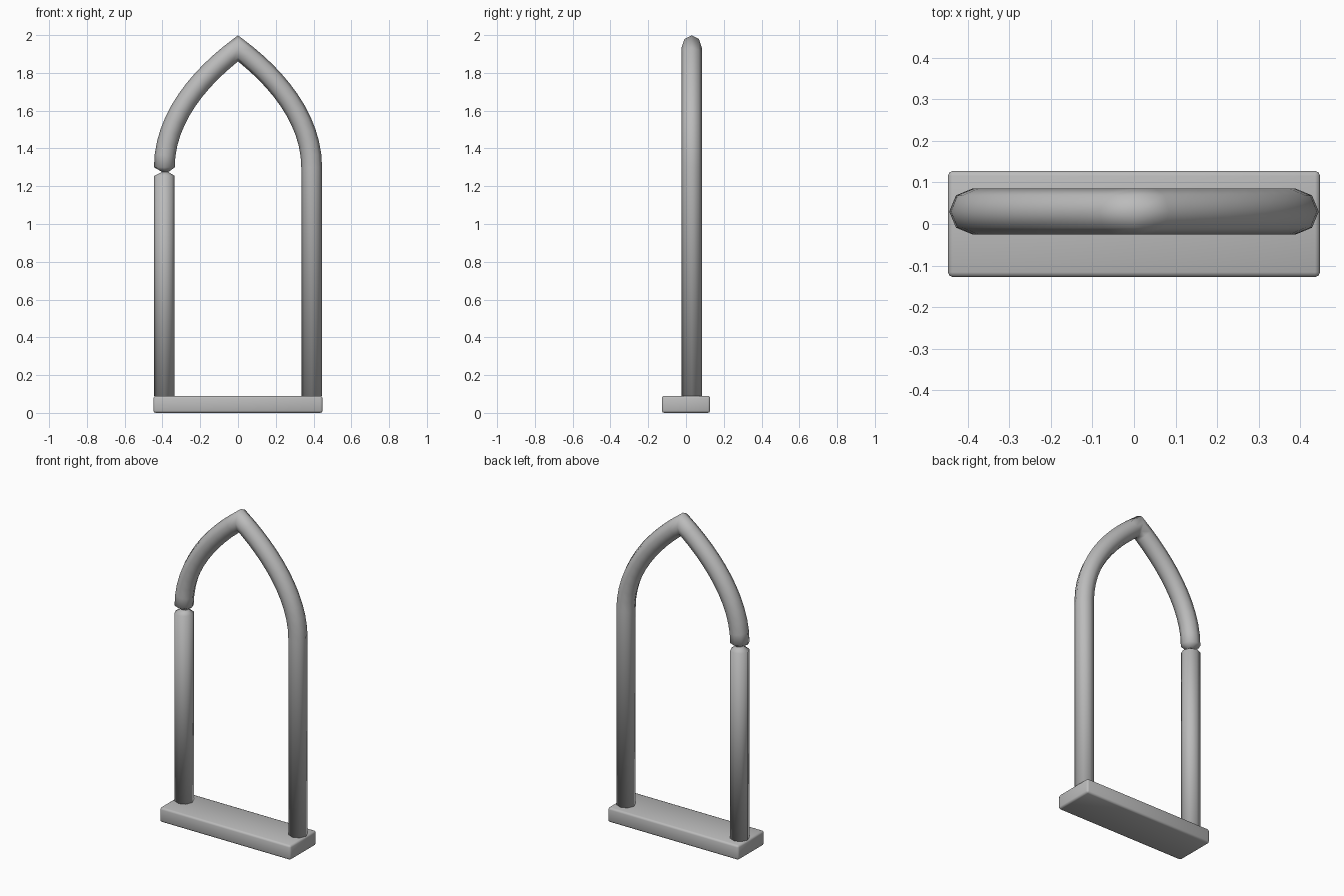
import bpy, bmesh, math
from mathutils import Vector

cube = bpy.data.objects.get("Cube")
if cube:
    bpy.data.objects.remove(cube, do_unlink=True)

stone = bpy.data.materials.new("grey_stone")
stone.use_nodes = True
grey = (0.5, 0.5, 0.5, 1)
stone.diffuse_color = grey
stone.node_tree.nodes["Principled BSDF"].inputs["Base Color"].default_value = grey

SIDES, RADIUS, PIPE_Y = 8, 0.055, 0.03
POST_X, BASE_TOP, SPRING, APEX = 0.39, 0.09, 1.30, 1.93


def make_object(name, bm):
    bmesh.ops.recalc_face_normals(bm, faces=bm.faces)
    for f in bm.faces:
        f.smooth = True
    mesh = bpy.data.meshes.new(name)
    bm.to_mesh(mesh)
    bm.free()
    mesh.materials.append(stone)
    obj = bpy.data.objects.new(name, mesh)
    bpy.context.collection.objects.link(obj)
    return obj


def arch_point(t):
    """Right half of the pointed arch, from spring line to apex."""
    a, b = Vector((POST_X, SPRING)), Vector((POST_X, 1.56))
    c, d = Vector((0.2, 1.78)), Vector((0, APEX))
    s = 1 - t
    return a * s**3 + b * 3 * s * s * t + c * 3 * s * t * t + d * t**3


def sweep(name, rings):
    """Tube through (point, outward normal, radius) rings in the xz plane."""
    bm = bmesh.new()
    loops = []
    for p, n, r in rings:
        loop = []
        for i in range(SIDES):
            a = math.tau * i / SIDES
            q = p + n * r * math.cos(a)
            loop.append(bm.verts.new((q.x, PIPE_Y + r * math.sin(a), q.y)))
        loops.append(loop)
    for lo, hi in zip(loops, loops[1:]):
        for i in range(SIDES):
            j = (i + 1) % SIDES
            bm.faces.new((lo[i], lo[j], hi[j], hi[i]))
    bm.faces.new(loops[0])
    bm.faces.new(loops[-1])
    return make_object(name, bm)


# Half arch as rings, finishing in a mitred ring at the apex
STEPS = 12
half = []
for k in range(STEPS):
    t = k / STEPS
    tangent = (arch_point(t + 0.01) - arch_point(max(t - 0.01, 0))).normalized()
    half.append((arch_point(t), Vector((tangent.y, -tangent.x)), RADIUS))
end = (arch_point(1) - arch_point(0.98)).normalized()
apex = (arch_point(1), Vector((0, 1 / abs(end.x))), RADIUS)


def mirrored(ring):
    p, n, r = ring
    return Vector((-p.x, p.y)), Vector((-n.x, n.y)), r


# Arch: pinched end on the right, full post on the left
out_left, out_right = Vector((1, 0)), Vector((-1, 0))
pinch = (Vector((-POST_X + 0.005, 1.275)), out_right, 0.016)
arch_rings = [pinch] + [mirrored(h) for h in half] + [apex] + half[::-1]
arch_rings.append((Vector((POST_X, BASE_TOP)), out_left, RADIUS))
sweep("arch_and_left_post", arch_rings)

# Right post with a tapered top
sweep("right_post", [
    (Vector((-POST_X, BASE_TOP)), out_right, RADIUS),
    (Vector((-POST_X, 1.254)), out_right, RADIUS),
    (Vector((-POST_X + 0.005, 1.276)), out_right, 0.016),
])

# Base slab with softened edges
bm = bmesh.new()
bmesh.ops.create_cube(bm, size=1)
for v in bm.verts:
    v.co = (v.co.x * 0.896, v.co.y * 0.256, (v.co.z + 0.5) * BASE_TOP)
bmesh.ops.bevel(bm, geom=bm.edges[:], offset=0.012, segments=2,
                profile=0.5, affect='EDGES')
slab = make_object("base_slab", bm)
bpy.context.view_layer.objects.active = slab
slab.select_set(True)
bpy.ops.object.shade_smooth_by_angle(angle=math.radians(60))
